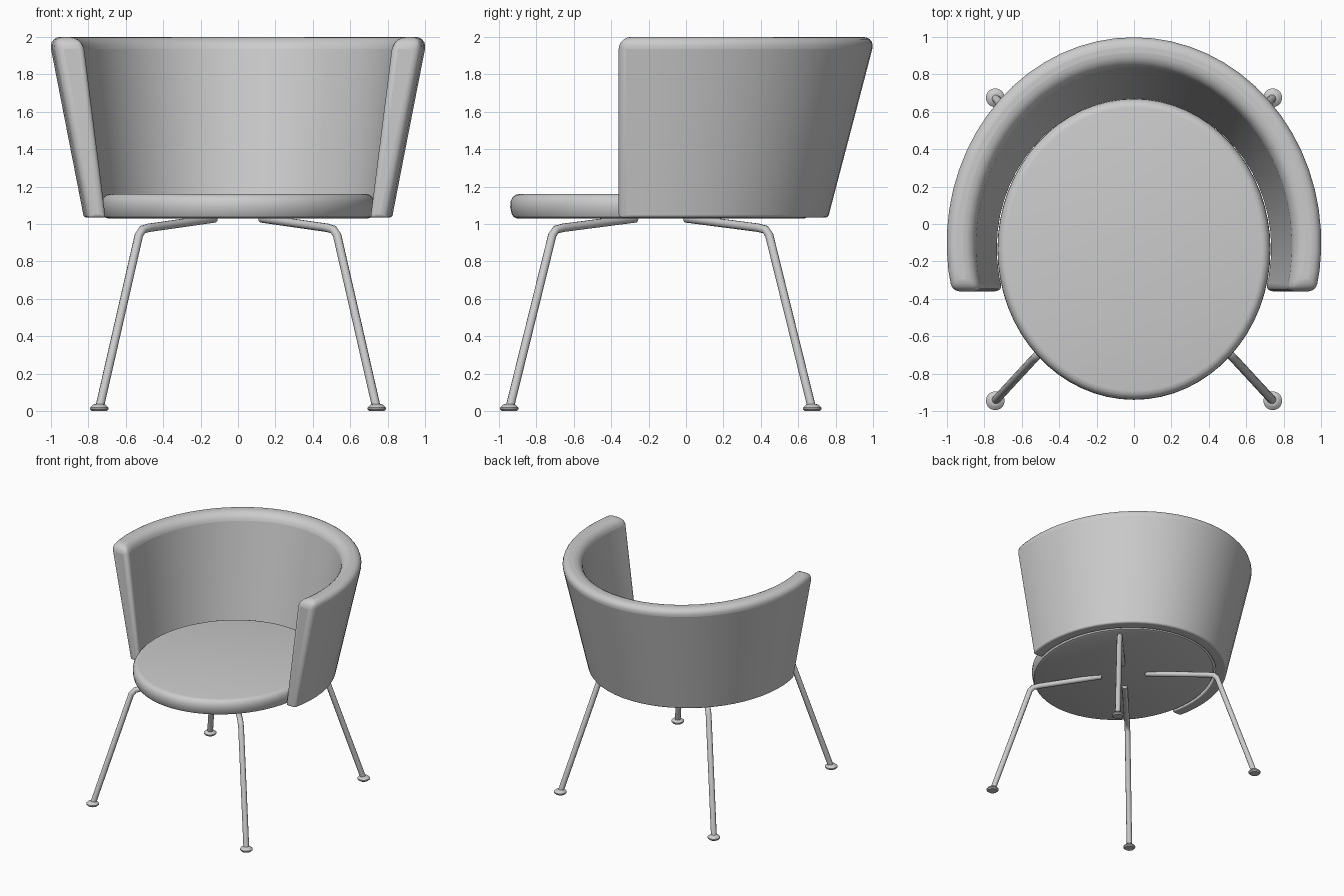
import bpy, bmesh, math

if "Cube" in bpy.data.objects:
    bpy.data.objects.remove(bpy.data.objects["Cube"])

CY = -0.135  # centre line of seat and leg frame


def finish(name, bm):
    bmesh.ops.recalc_face_normals(bm, faces=bm.faces)
    mesh = bpy.data.meshes.new(name)
    bm.to_mesh(mesh)
    bm.free()
    ob = bpy.data.objects.new(name, mesh)
    bpy.context.collection.objects.link(ob)
    return ob


def smooth(ob, angle):
    bpy.ops.object.select_all(action='DESELECT')
    ob.select_set(True)
    bpy.context.view_layer.objects.active = ob
    bpy.ops.object.shade_smooth_by_angle(angle=math.radians(angle))


def lathe(name, profile, loc, sx=1.0, sy=1.0, n=32):
    """Closed round part from (radius, z) points, scaled to an ellipse."""
    bm = bmesh.new()
    rings = [[bm.verts.new((loc[0] + r * sx * math.cos(2 * math.pi * i / n),
                            loc[1] + r * sy * math.sin(2 * math.pi * i / n), z))
              for i in range(n)] for r, z in profile]
    for a, b in zip(rings, rings[1:]):
        for i in range(n):
            j = (i + 1) % n
            bm.faces.new((a[i], a[j], b[j], b[i]))
    bm.faces.new(rings[0])
    bm.faces.new(rings[-1])
    ob = finish(name, bm)
    smooth(ob, 35)
    return ob


# Seat: oval cushion with rounded rim
lathe("seat", [(0.955, 1.03), (0.978, 1.037), (0.99, 1.055), (1.0, 1.09), (0.998, 1.12),
               (0.985, 1.142), (0.965, 1.156), (0.94, 1.16)],
      (0, CY), 0.73, 0.805, 64)

# Backrest: tapered wraparound shell, cut straight at the front
FRONT_Y, SEGS = -0.36, 36
# (x radius, rearmost y, centre y, z) for outer bottom, outer top, inner top, inner bottom
corners = [(0.825, 0.76, -0.13, 1.035), (1.013, 1.013, -0.10, 2.0),
           (0.853, 0.85, -0.11, 2.0), (0.732, 0.665, -0.13, 1.035)]
bm = bmesh.new()
weight = bm.edges.layers.float.new("bevel_weight_edge")
rows = []
for rx, back, cy, z in corners:
    ry = back - cy
    t0 = math.asin((FRONT_Y - cy) / ry)
    row = []
    for i in range(SEGS + 1):
        t = t0 + (math.pi - 2 * t0) * i / SEGS
        row.append(bm.verts.new((rx * math.cos(t), cy + ry * math.sin(t), z)))
    rows.append(row)
for k in range(4):
    a, b = rows[k], rows[(k + 1) % 4]
    for i in range(SEGS):
        bm.faces.new((a[i], a[i + 1], b[i + 1], b[i]))
for end in (0, SEGS):
    bm.faces.new([r[end] for r in rows])
for k, w in enumerate((0.2, 1.0, 1.0, 0.2)):
    for i in range(SEGS):
        bm.edges.get((rows[k][i], rows[k][i + 1]))[weight] = w
    for end in (0, SEGS):
        bm.edges.get((rows[k][end], rows[(k + 1) % 4][end]))[weight] = (0.6, 1.0, 0.6, 0.3)[k]
backrest = finish("backrest", bm)
bevel = backrest.modifiers.new("rounded_edges", 'BEVEL')
bevel.limit_method = 'WEIGHT'
bevel.width = 0.065
bevel.segments = 5
smooth(backrest, 40)

# Legs: bent tubes running from under the seat to round feet
path = [(0.125, 0.135, 1.03), (0.475, 0.52, 0.98), (0.51, 0.56, 0.97),
        (0.53, 0.58, 0.94), (0.74, 0.807, 0.02)]
for sx, side in ((-1, "left"), (1, "right")):
    for sy, pos in ((-1, "front"), (1, "back")):
        curve = bpy.data.curves.new(f"{pos}_{side}_leg", 'CURVE')
        curve.dimensions = '3D'
        curve.bevel_depth = 0.023
        curve.bevel_resolution = 3
        curve.use_fill_caps = True
        spline = curve.splines.new('POLY')
        spline.points.add(len(path) - 1)
        for p, (x, y, z) in zip(spline.points, path):
            p.co = (sx * x, CY + sy * y, z, 1)
        leg = bpy.data.objects.new(curve.name, curve)
        bpy.context.collection.objects.link(leg)
        lathe(f"{pos}_{side}_foot", [(0.04, 0), (0.05, 0.01), (0.05, 0.018), (0.032, 0.034), (0.022, 0.037)],
              (sx * 0.742, CY + sy * 0.81), n=20)
